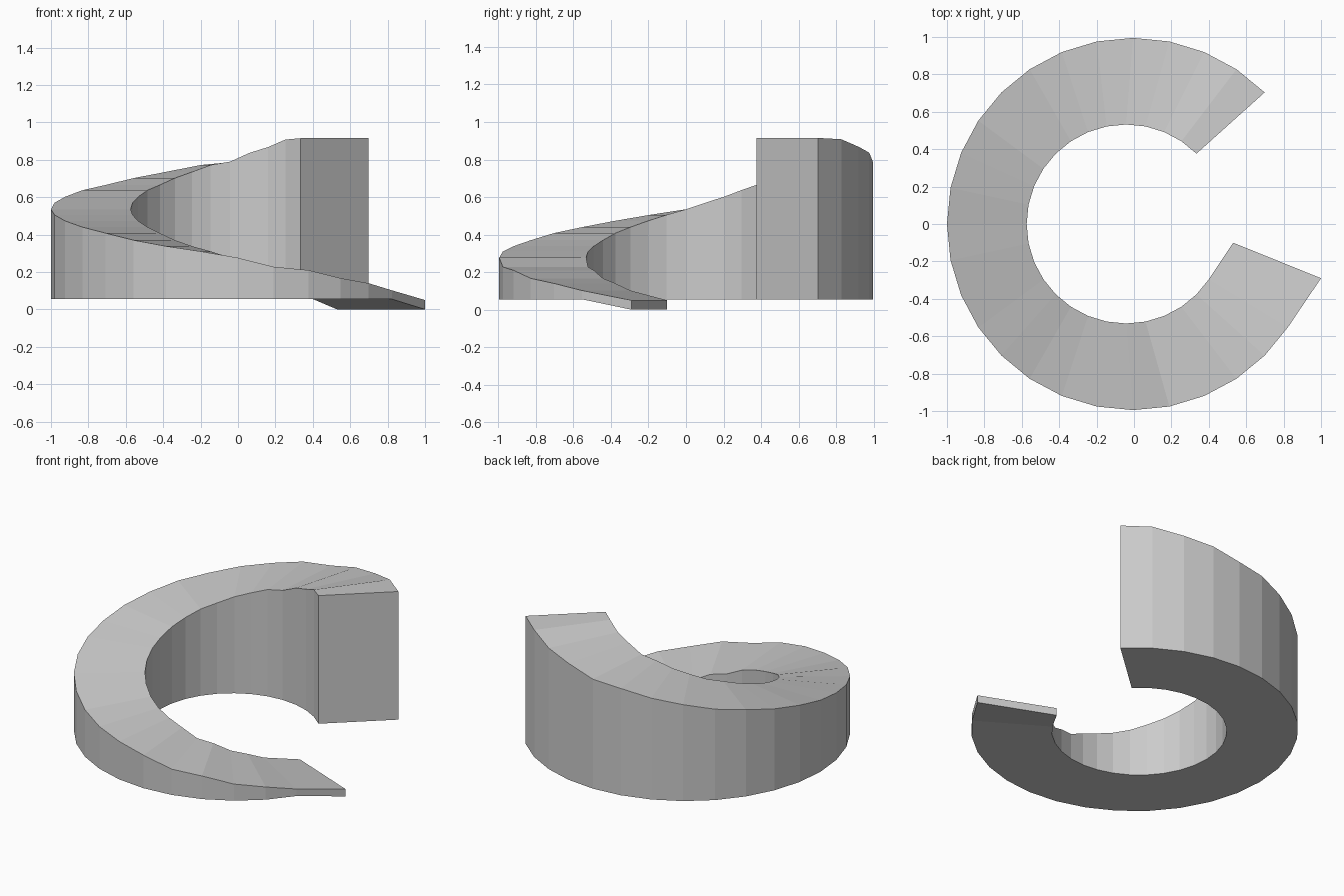
import bpy, bmesh
from math import cos, sin, radians

if "Cube" in bpy.data.objects:
    bpy.data.objects.remove(bpy.data.objects["Cube"])

BASE = 0.055
# Top heights every 11.25 degrees from 45 degrees, counter-clockwise
TOPS = [0.915, 0.908, 0.868, 0.837, 0.79, 0.772, 0.735, 0.702, 0.665,
        0.637, 0.602, 0.57, 0.535, 0.505, 0.473, 0.44, 0.408, 0.37,
        0.338, 0.31, 0.277, 0.228, 0.21, 0.167, 0.14, 0.102]


def arc(cx, cy, r, a):
    return cx + r * cos(a), cy + r * sin(a)


# Cross-sections: (outer xy, inner xy, bottom z, top z)
sections = []
for k, top in enumerate(TOPS):
    a = radians(45 + 11.25 * k)
    sections.append((arc(-0.005, 0.0, 0.995, a), arc(-0.042, 0.0, 0.532, a), BASE, top))
# Straight lip that dips to the ground
sections.append(((1.0, -0.29), (0.53, -0.10), 0.0, 0.05))

# Curved ramp: sweep the four-cornered section along the arc
bm = bmesh.new()
rings = []
for o, i, lo, hi in sections:
    rings.append([bm.verts.new((*p, z)) for p, z in ((o, lo), (o, hi), (i, hi), (i, lo))])
for r, s in zip(rings, rings[1:]):
    for j in range(4):
        n = (j + 1) % 4
        bm.faces.new((r[j], r[n], s[n], s[j]))
bm.faces.new(rings[0])
bm.faces.new(rings[-1])
bmesh.ops.recalc_face_normals(bm, faces=bm.faces[:])

mesh = bpy.data.meshes.new("curved_ramp")
bm.to_mesh(mesh)
bm.free()
bpy.context.collection.objects.link(bpy.data.objects.new("curved_ramp", mesh))
